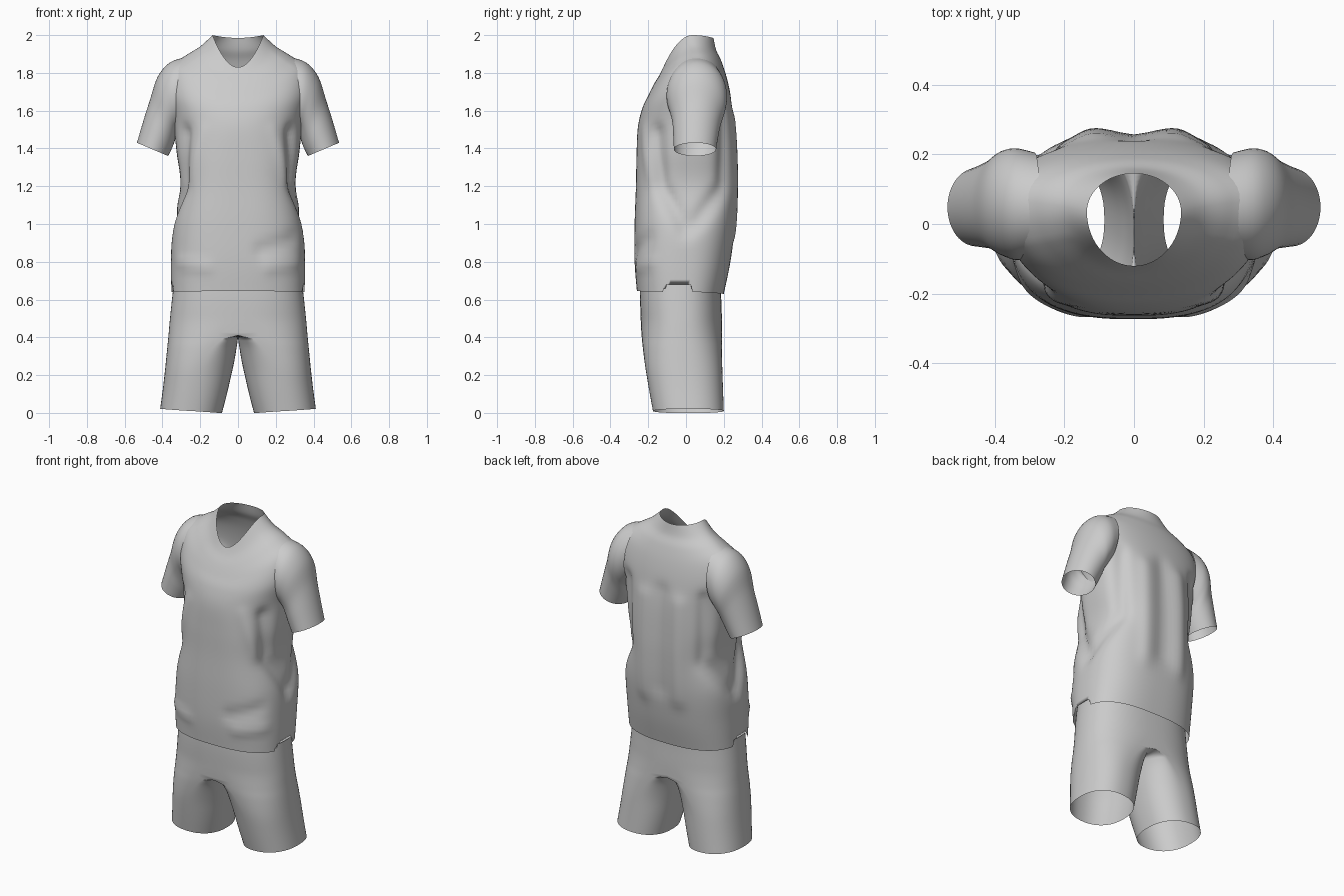
import bpy, bmesh, math
from mathutils import Vector

if "Cube" in bpy.data.objects:
    bpy.data.objects.remove(bpy.data.objects["Cube"])

fabric = bpy.data.materials.new("light grey fabric")
fabric.use_nodes = True
GREY = (0.6, 0.6, 0.6, 1)
fabric.diffuse_color = GREY
fabric.node_tree.nodes["Principled BSDF"].inputs["Base Color"].default_value = GREY


def spow(v, p):
    return math.copysign(abs(v) ** p, v)


def smooth_rows(rows, steps):
    """Catmull-Rom interpolation of ring parameters."""
    out = []
    for i in range(len(rows) - 1):
        p0, p1 = rows[max(i - 1, 0)], rows[i]
        p2, p3 = rows[i + 1], rows[min(i + 2, len(rows) - 1)]
        for k in range(steps):
            t = k / steps
            out.append([b + t * (c - a) / 2
                        + t * t * (a - 2.5 * b + 2 * c - d / 2)
                        + t ** 3 * (1.5 * (b - c) + (d - a) / 2)
                        for a, b, c, d in zip(p0, p1, p2, p3)])
    return out + [list(rows[-1])]


def loft(name, rows, ring_point, count, steps, edit=None):
    """Open tube through rings; ring_point(row, angle) gives each vertex."""
    bm = bmesh.new()
    rings = [[bm.verts.new(ring_point(r, 2 * math.pi * i / count)) for i in range(count)]
             for r in smooth_rows(rows, steps)]
    for a, b in zip(rings, rings[1:]):
        for i in range(count):
            j = (i + 1) % count
            bm.faces.new((a[i], a[j], b[j], b[i]))
    if edit:
        edit(bm, rings)
    bmesh.ops.recalc_face_normals(bm, faces=bm.faces)
    mesh = bpy.data.meshes.new(name)
    bm.to_mesh(mesh)
    bm.free()
    mesh.materials.append(fabric)
    obj = bpy.data.objects.new(name, mesh)
    bpy.context.collection.objects.link(obj)
    for p in mesh.polygons:
        p.use_smooth = True
    return obj


def fold(bm, path, width, depth, sides=(1, -1)):
    """Push cloth in or out along a polyline, with a soft falloff."""
    for s in sides:
        pts = [Vector((s * x, y, z)) for x, y, z in path]
        for v in bm.verts:
            near = 9
            for a, b in zip(pts, pts[1:]):
                d = b - a
                t = max(0, min(1, (v.co - a).dot(d) / d.length_squared))
                near = min(near, (v.co - a - d * t).length)
            if near < 3 * width:
                out = Vector((v.co.x, v.co.y, 0)).normalized()
                v.co += out * depth * math.exp(-(near / width) ** 2)


# Shirt body: side z, front z, back z, half width, side y, front y, back y, squareness
body_rows = [
    (0.64, 0.645, 0.63, 0.355, -0.02, -0.26, 0.20, 2.6),
    (0.80, 0.80, 0.80, 0.355, -0.02, -0.272, 0.235, 2.6),
    (1.00, 1.00, 1.00, 0.345, 0.0, -0.272, 0.26, 2.7),
    (1.20, 1.20, 1.20, 0.305, 0.0, -0.265, 0.268, 2.8),
    (1.38, 1.36, 1.36, 0.325, 0.02, -0.262, 0.266, 2.6),
    (1.55, 1.51, 1.52, 0.345, 0.05, -0.255, 0.258, 2.3),
    (1.71, 1.61, 1.66, 0.38, 0.06, -0.232, 0.24, 2.2),
    (1.83, 1.68, 1.77, 0.36, 0.06, -0.20, 0.217, 2.1),
    (1.89, 1.74, 1.86, 0.28, 0.06, -0.17, 0.188, 2.1),
    (1.94, 1.79, 1.92, 0.20, 0.05, -0.14, 0.16, 2.0),
    (2.00, 1.83, 1.985, 0.135, 0.035, -0.12, 0.145, 2.0),
]


def body_point(r, a):
    zs, zf, zb, rx, ym, yf, yb, n = r
    c, s = math.cos(a), math.sin(a)
    end_y, end_z = (yb, zb) if s > 0 else (yf, zf)
    return (rx * spow(c, 2 / n), ym + (end_y - ym) * abs(s) ** (2 / n),
            zs + (end_z - zs) * s * s)


def drape(bm, rings):
    fold(bm, [(0.29, -0.16, 1.48), (0.29, -0.13, 1.2), (0.34, 0.0, 0.98)], 0.045, -0.028)
    fold(bm, [(0.2, -0.25, 1.5), (0.27, -0.21, 1.25)], 0.035, 0.012)
    fold(bm, [(0.27, 0.2, 1.6), (0.26, 0.2, 1.2), (0.34, 0.06, 1.02)], 0.045, -0.02)
    fold(bm, [(0.12, 0.26, 1.55), (0.12, 0.26, 0.95)], 0.05, 0.014)
    fold(bm, [(0, 0.26, 1.6), (0, 0.26, 1.0)], 0.05, -0.012, (1,))
    fold(bm, [(0.12, -0.27, 0.86), (0.33, -0.2, 0.93)], 0.035, -0.012, (1,))
    fold(bm, [(0.16, -0.27, 0.77), (0.34, -0.18, 0.8)], 0.03, 0.01)
    fold(bm, [(0.2, -0.05, 1.92), (0.33, -0.07, 1.83)], 0.02, 0.01)
    # Small side vents in the hem
    for row, lift in ((0, 0.055), (1, 0.03)):
        for v in rings[row]:
            if abs(v.co.x) > 0.28 and -0.11 < v.co.y < 0.025:
                v.co.z += lift


loft("shirt_body", body_rows, body_point, 112, 6, drape)

# Sleeves: outer x, outer z, inner x, inner z, middle y, half depth
sleeve_rows = [
    (0.27, 1.885, 0.30, 1.52, 0.055, 0.15),
    (0.36, 1.855, 0.315, 1.50, 0.057, 0.16),
    (0.425, 1.78, 0.325, 1.48, 0.06, 0.15),
    (0.465, 1.66, 0.335, 1.44, 0.057, 0.13),
    (0.50, 1.55, 0.35, 1.40, 0.052, 0.12),
    (0.535, 1.43, 0.37, 1.36, 0.048, 0.112),
]
for side, label in ((1, "left"), (-1, "right")):
    def sleeve_point(r, a):
        xo, zo, xi, zi, ym, ry = r
        t = (1 + math.cos(a)) / 2
        return (side * (xi + (xo - xi) * t), ym + ry * math.sin(a), zi + (zo - zi) * t)
    loft(label + "_sleeve", sleeve_rows, sleeve_point, 48, 5)

# Shorts leg: z, outer x, inner x, front y, back y, hip blend (one is a joined half hip)
leg_rows = [
    (0.01, 0.412, 0.085, -0.175, 0.20, 0),
    (0.12, 0.398, 0.055, -0.195, 0.196, 0),
    (0.24, 0.385, 0.028, -0.215, 0.192, 0.05),
    (0.34, 0.375, 0.012, -0.228, 0.19, 0.3),
    (0.41, 0.368, 0.0, -0.235, 0.19, 0.65),
    (0.50, 0.36, 0.0, -0.24, 0.19, 1),
    (0.64, 0.345, 0.0, -0.243, 0.186, 1),
    (0.80, 0.325, 0.0, -0.235, 0.19, 1),
    (0.92, 0.30, 0.0, -0.22, 0.19, 1),
]


def leg_point(r, a):
    z, xo, xi, yf, yb, hip = r
    hip = min(1, max(0, hip))
    c, s = math.cos(a), math.sin(a)
    leg_x = (xo + xi) / 2 + (xo - xi) / 2 * spow(c, 0.9)
    hip_x = xo * max(0, c) ** 0.78 if c > 1e-6 else 0
    x = leg_x + (hip_x - leg_x) * hip
    if z > 0.405 and c < 1e-6:
        x = 0
    y = (yf + yb) / 2 + (yb - yf) / 2 * spow(s, 0.85)
    sag = 0.012 * c * max(0, 1 - z / 0.2)
    return (max(0, x), y, z + sag)


def open_crotch(bm, rings):
    inner = [f for f in bm.faces if all(v.co.x < 1e-4 for v in f.verts)]
    bmesh.ops.delete(bm, geom=inner, context="FACES")


shorts = loft("shorts", leg_rows, leg_point, 64, 5, open_crotch)
mirror = shorts.modifiers.new("Mirror", "MIRROR")
mirror.use_clip = True
mirror.merge_threshold = 0.001
